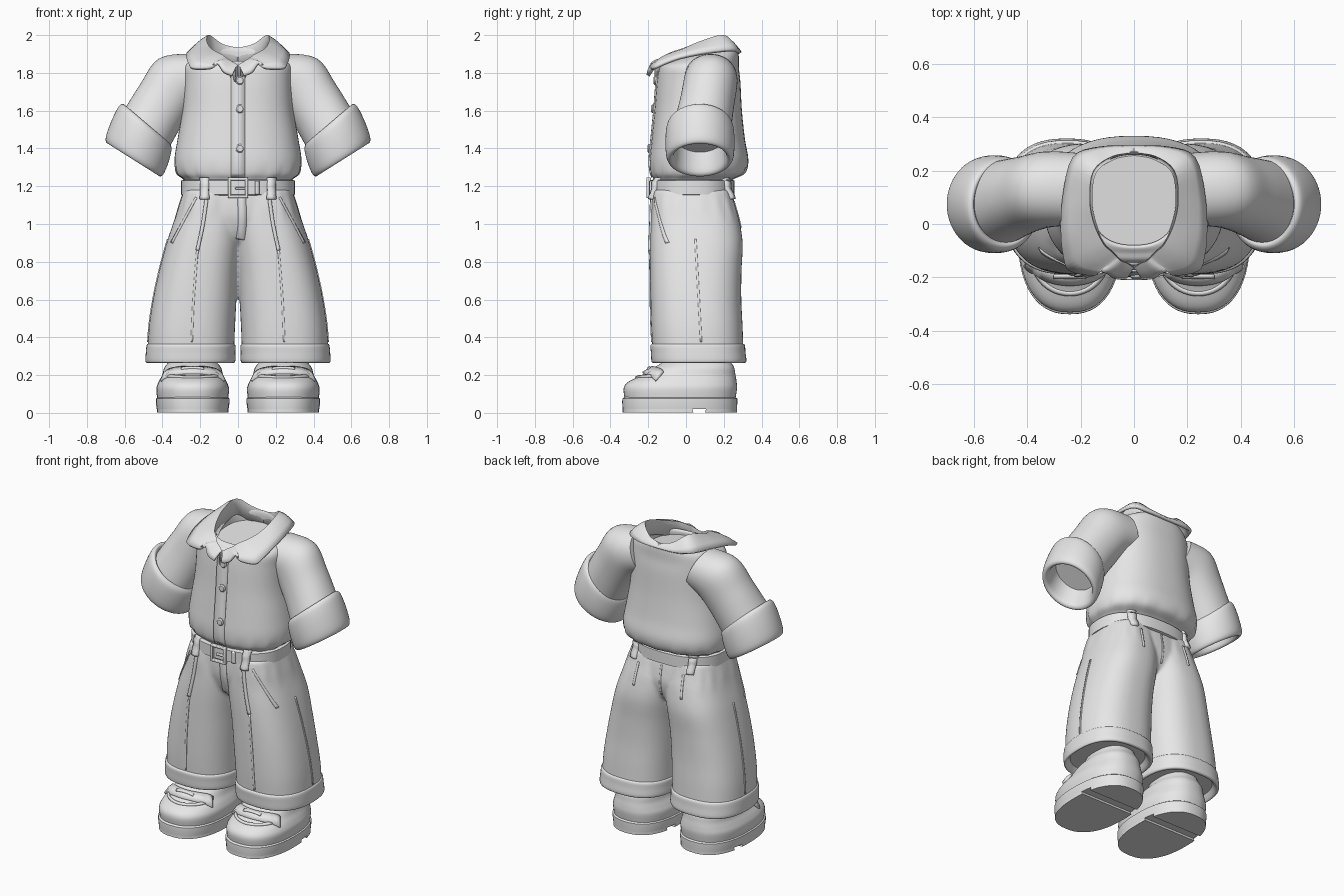
import bpy, bmesh, math
from mathutils import Vector, Euler

cube = bpy.data.objects.get("Cube")
if cube:
    bpy.data.objects.remove(cube)

cloth = bpy.data.materials.new("plain_grey")
cloth.use_nodes = True
GREY = (0.8, 0.8, 0.8, 1)
cloth.diffuse_color = GREY
cloth.node_tree.nodes["Principled BSDF"].inputs["Base Color"].default_value = GREY
DIRECTIONS = {"front": Vector((0, 1, 0)), "back": Vector((0, -1, 0)),
              "side": Vector((-1, 0, 0)), "top": Vector((0, 0, -1))}


def finish(name, bm, mirror=False, thick=0, bevel=0):
    """Turn a bmesh into a smooth shaded object with its modifiers."""
    bmesh.ops.recalc_face_normals(bm, faces=bm.faces)
    mesh = bpy.data.meshes.new(name)
    bm.to_mesh(mesh)
    bm.free()
    ob = bpy.data.objects.new(name, mesh)
    bpy.context.collection.objects.link(ob)
    mesh.materials.append(cloth)
    bpy.ops.object.select_all(action="DESELECT")
    ob.select_set(True)
    bpy.context.view_layer.objects.active = ob
    bpy.ops.object.shade_smooth_by_angle(angle=math.radians(45))
    if thick:
        solid = ob.modifiers.new("thickness", "SOLIDIFY")
        solid.thickness, solid.offset = thick, 0
    if bevel:
        ob.modifiers.new("soft_edges", "BEVEL").width = bevel
        ob.modifiers["soft_edges"].segments = 2
    if mirror:
        ob.modifiers.new("other_side", "MIRROR")
    return ob


def spline(rows, steps):
    """Catmull-Rom interpolation of tuples."""
    out = []
    for i in range(len(rows) - 1):
        a, b, c, d = [rows[min(max(k, 0), len(rows) - 1)] for k in range(i - 1, i + 3)]
        for s in range(steps):
            t = s / steps
            out.append([q + t / 2 * (r - p + t * (2 * p - 5 * q + 4 * r - e + t * (3 * (q - r) + e - p)))
                        for p, q, r, e in zip(a, b, c, d)])
    return out + [list(rows[-1])]


def box_ring(z, x0, x1, y0, y1):
    return ((x0 + x1) / 2, (y0 + y1) / 2, z, (x1 - x0) / 2, (y1 - y0) / 2, 0, 0)


def loft(name, rings, power=2.4, steps=5, sides=56, mirror=False, ripple=None, cut=None):
    """Skin rounded rings given as centre, two radii and two tilts."""
    bm = bmesh.new()
    loops = []
    for x, y, z, rx, ry, tx, ty in spline(rings, steps):
        turn, loop = Euler((tx, ty, 0)), []
        for k in range(sides):
            a = math.tau * k / sides
            c, s = math.cos(a), math.sin(a)
            p = Vector((math.copysign(abs(c) ** (2 / power), c) * rx,
                        math.copysign(abs(s) ** (2 / power), s) * ry, 0))
            if ripple:
                level, reach, size, count = ripple
                p *= 1 + size * max(0, 1 - abs(z - level) / reach) * math.sin(count * a)
            p.rotate(turn)
            loop.append(bm.verts.new(p + Vector((x, y, z))))
        loops.append(loop)
    for lo, hi in zip(loops, loops[1:]):
        for k in range(sides):
            j = (k + 1) % sides
            bm.faces.new((lo[k], lo[j], hi[j], hi[k]))
    bm.faces.new(loops[0])
    bm.faces.new(loops[-1])
    if cut:
        geom = bm.verts[:] + bm.edges[:] + bm.faces[:]
        bmesh.ops.bisect_plane(bm, geom=geom, plane_co=cut[0], plane_no=cut[1], clear_outer=True)
        bmesh.ops.holes_fill(bm, edges=[e for e in bm.edges if e.is_boundary])
    return finish(name, bm, mirror)


def surface(u, v, view):
    """Point of the model seen at (u, v) from one direction."""
    bpy.context.view_layer.update()
    start = {"front": (u, -3, v), "back": (u, 3, v), "side": (3, u, v), "top": (u, v, 3)}[view]
    deps = bpy.context.evaluated_depsgraph_get()
    ok, point, *_ = bpy.context.scene.ray_cast(deps, Vector(start), DIRECTIONS[view])
    return point if ok else None


def ribbon(name, points, width, thick, view="front", mirror=True, steps=7):
    """Strip of cloth laid onto the surface below it."""
    path = [Vector(p) for p in spline(points, steps)]
    bm, last = bmesh.new(), None
    for i, p in enumerate(path):
        d = (path[min(i + 1, len(path) - 1)] - path[max(i - 1, 0)]).normalized()
        n = Vector((-d.y, d.x)) * width / 2
        pair = [surface(*(p + n * k), view) for k in (-1, 0, 1)]
        if None in pair:
            continue
        pair = [bm.verts.new(q) for q in pair]
        if last:
            for k in (0, 1):
                bm.faces.new((last[k], last[k + 1], pair[k + 1], pair[k]))
        last = pair
    return finish(name, bm, mirror, thick)


def block(name, centre, size, bevel=0.005):
    bm = bmesh.new()
    bmesh.ops.create_cube(bm, size=1)
    bmesh.ops.scale(bm, vec=size, verts=bm.verts)
    bmesh.ops.translate(bm, vec=centre, verts=bm.verts)
    return finish(name, bm, bevel=bevel)


# Shoes: split tread, sole, upper, stitched apron and strap
tread = [box_ring(z, .05, .43, -.335, .27) for z in (.003, .035)]
loft("sole_front", tread, steps=1, mirror=True, cut=((0, .04, 0), (0, 1, .3)))
loft("heel", tread, steps=1, mirror=True, cut=((0, .1, 0), (0, -1, .3)))
loft("sole", [box_ring(*r) for r in [(.02, .05, .43, -.335, .27), (.055, .045, .435, -.338, .272),
     (.075, .045, .435, -.337, .272), (.083, .055, .425, -.327, .262)]], steps=1, mirror=True)
loft("shoe_upper", [box_ring(*r) for r in [(.075, .052, .428, -.325, .262), (.13, .048, .432, -.33, .27),
     (.165, .06, .42, -.305, .268), (.2, .078, .402, -.235, .262), (.24, .09, .39, -.17, .255),
     (.275, .115, .365, -.115, .235), (.34, .14, .34, -.06, .21)]], mirror=True)
apron = [(.24 + .135 * math.cos(a), -.13 - .13 * math.sin(a))
         for a in [math.pi * k / 8 for k in range(9)]]
ribbon("apron_seam", apron, .014, .016, "top", steps=3)
ribbon("shoe_strap", [(.09, -.14), (.16, -.185), (.24, -.2), (.32, -.185), (.39, -.14)], .05, .026, "top")
ribbon("strap_slot", [(.18, -.196), (.3, -.196)], .014, .012, "top")

# Shorts: legs blended into the seat, and turned hems
shorts = loft("shorts", [box_ring(*r) for r in [(.3, .022, .48, -.175, .305), (.45, .016, .472, -.184, .3),
     (.6, .008, .45, -.188, .293), (.75, -.002, .418, -.19, .294), (.9, -.02, .378, -.19, .3),
     (1.02, -.03, .338, -.186, .282), (1.1, -.02, .314, -.183, .26), (1.18, -.01, .288, -.175, .238)]],
     power=2.5, mirror=True, ripple=(1.1, .1, .014, 15))
shorts.modifiers["other_side"].use_mirror_merge = False
loft("seat", [box_ring(*r) for r in [(.87, -.12, .12, -.06, .16), (.93, -.2, .2, -.135, .235),
     (1.02, -.27, .27, -.172, .262), (1.1, -.285, .285, -.18, .255), (1.18, -.282, .282, -.176, .238)]])
shorts.select_set(True)
bpy.context.view_layer.objects.active = shorts
bpy.ops.object.join()
blend = shorts.modifiers.new("blend", "REMESH")
blend.mode, blend.voxel_size, blend.use_smooth_shade = "VOXEL", .01, True
relax = shorts.modifiers.new("relax", "SMOOTH")
relax.factor, relax.iterations = .5, 8
loft("shorts_hem", [box_ring(*r) for r in [(.31, .06, .45, -.14, .27), (.275, .04, .47, -.16, .29),
     (.265, .025, .482, -.175, .308), (.275, .014, .49, -.183, .32), (.32, .014, .488, -.186, .315),
     (.358, .014, .484, -.188, .312), (.366, .028, .476, -.174, .302)]], power=2.5, steps=3, mirror=True)
ribbon("front_pleat", [(.165, 1.14), (.185, 1), (.215, .86)], .018, .018)
ribbon("leg_crease", [(.215, .86), (.235, .6), (.245, .375)], .01, .01)
ribbon("pocket_edge", [(.22, 1.14), (.28, 1.03), (.35, .9)], .01, .008)
ribbon("side_seam", [(.05, .92), (.065, .65), (.08, .375)], .01, .009, "side")
ribbon("back_dart", [(.16, 1.12), (.17, .98)], .012, .01, "back")
ribbon("back_seam", [(0, 1.14), (0, .95)], .01, .008, "back", False)
ribbon("fly_flap", [(.02, 1.14), (.022, 1), (.012, .92)], .045, .008, "front", False)

# Shirt body with gathered waist and sunken neck, and button placket
loft("shirt_body", [box_ring(z, -x, x, a, b) for z, x, a, b in [(1.2, .27, -.16, .23),
     (1.235, .286, -.17, .246), (1.27, .325, -.187, .31), (1.34, .336, -.192, .33),
     (1.45, .32, -.182, .312), (1.6, .295, -.167, .296), (1.75, .287, -.155, .288),
     (1.83, .285, -.14, .28)]] + [(0, .085, 1.875, .25, .195, .12, 0), (0, .09, 1.9, .18, .183, .2, 0),
     (0, .09, 1.885, .166, .172, .18, 0), (0, .09, 1.85, .164, .17, .08, 0)],
     ripple=(1.26, .07, .02, 17))
ribbon("button_placket", [(0, 1.25), (0, 1.5), (0, 1.82)], .075, .014, "front", False)

# Sleeves with thick rolled cuffs
loft("sleeve", [(.2, .13, 1.78, .13, .135, 0, -1.2), (.32, .13, 1.75, .16, .142, 0, -.9),
     (.405, .11, 1.635, .155, .145, 0, -.77), (.48, .085, 1.51, .155, .155, 0, -.68)], power=2.1, mirror=True)
roll = []
for s, r in [(.03, .13), (-.004, .152), (0, .17), (.025, .182), (.09, .187), (.16, .184),
             (.19, .174), (.195, .158), (.18, .144), (.13, .136), (.07, .13)]:
    roll.append((.485 + .36 * s, .074, 1.525 - .94 * s, r, r * .98, 0, -.7 + .7 * s))
loft("sleeve_cuff", roll, power=2, steps=3, mirror=True)

# Buttons
for z in (1.76, 1.61, 1.4):
    spot = surface(.01, z, "front")
    bpy.ops.mesh.primitive_cylinder_add(vertices=20, radius=.023, depth=.022, location=spot,
                                        rotation=(math.pi / 2, 0, 0))
    button = bpy.context.object
    button.name = "shirt_button"
    button.data.materials.append(cloth)
    button.modifiers.new("soft_edges", "BEVEL").width = .006
    bpy.ops.object.shade_smooth_by_angle(angle=math.radians(35))

# Belt with loops, keeper and buckle
loft("belt", [box_ring(z, -.285 - e, .285 + e, -.176 - e, .242 + e) for z, e in
     [(1.15, 0), (1.156, .016), (1.229, .016), (1.235, 0)]], steps=1)
ribbon("front_belt_loop", [(.175, 1.13), (.175, 1.245)], .042, .03)
ribbon("back_belt_loop", [(.2, 1.13), (.2, 1.245)], .042, .03, "back")
ribbon("belt_keeper", [(.1, 1.157), (.1, 1.228)], .022, .02, "front", False)
for x in (-.045, .045):
    block("buckle_side", (x, -.198, 1.192), (.016, .024, .11))
for z in (1.145, 1.239):
    block("buckle_bar", (0, -.198, z), (.106, .024, .016))
block("buckle_pin", (.015, -.2, 1.19), (.06, .016, .014))

# Folded collar with lapels, built as one half from neck edge and outer edge
edges = spline([(0, .27, 1.925, 0, .287, 1.905), (.085, .255, 1.945, .13, .282, 1.908),
                (.155, .2, 1.993, .225, .245, 1.92), (.17, .09, 1.965, .262, .1, 1.905),
                (.155, 0, 1.93, .27, -.03, 1.88), (.12, -.075, 1.905, .262, -.115, 1.85),
                (.09, -.105, 1.89, .24, -.17, 1.825), (.07, -.125, 1.875, .15, -.188, 1.825),
                (.055, -.14, 1.865, .11, -.178, 1.85), (.03, -.15, 1.85, .075, -.198, 1.805),
                (.006, -.165, 1.835, .03, -.2, 1.785)], 4)
bm, last = bmesh.new(), None
for e in edges:
    top, rim = Vector(e[:3]), Vector(e[3:])
    lift = Vector((0, 0, .05 * (top - rim).length))
    row = [top * .97 - Vector((0, 0, .03)), top, top.lerp(rim, .35) + lift, top.lerp(rim, .7) + lift, rim]
    row = [bm.verts.new(p) for p in row]
    if last:
        for k in range(len(row) - 1):
            bm.faces.new((last[k], last[k + 1], row[k + 1], row[k]))
    last = row
finish("collar", bm, True, .018)
